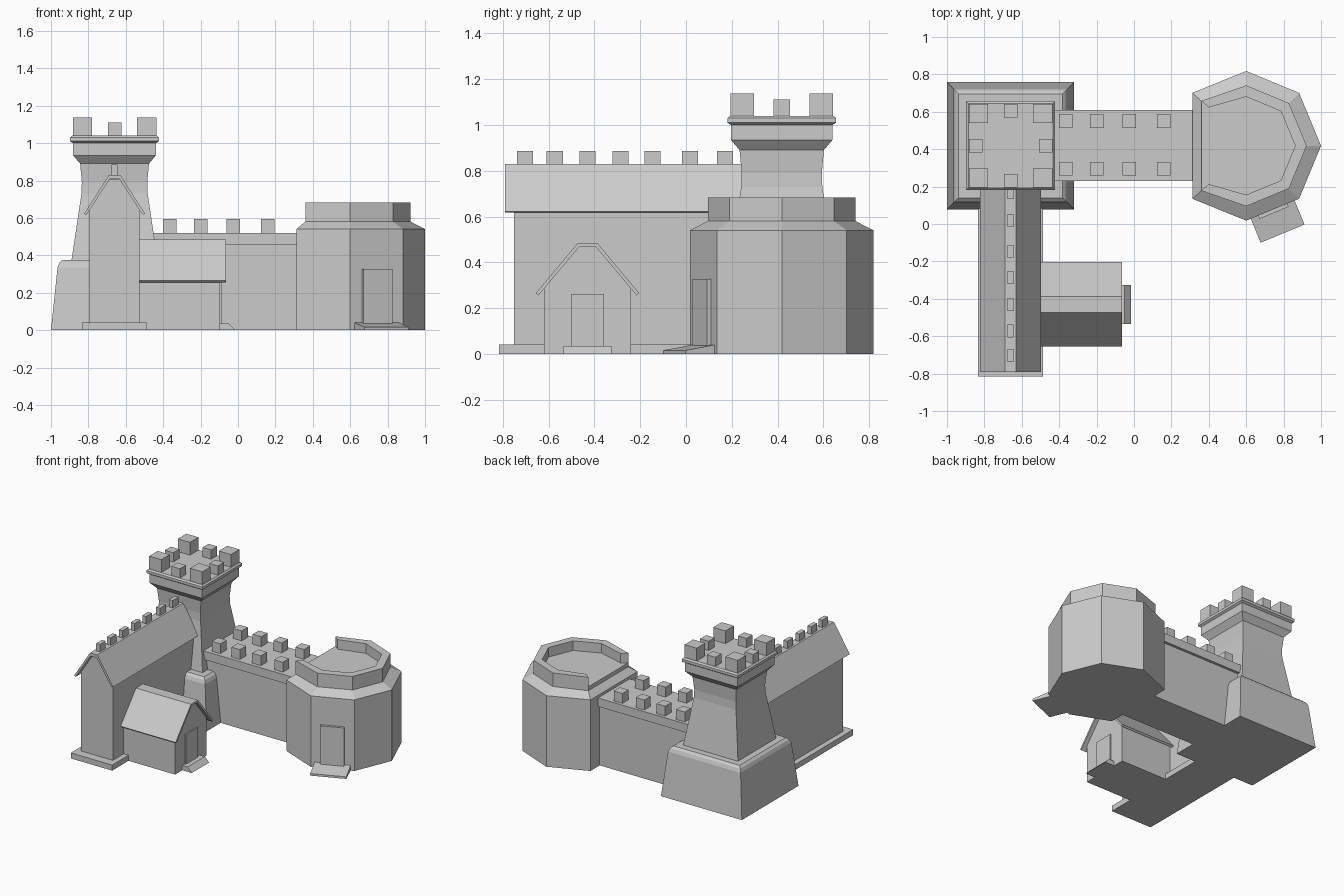
import bpy, bmesh
from math import radians, cos, sin
from mathutils import Matrix, Vector

if "Cube" in bpy.data.objects:
    bpy.data.objects.remove(bpy.data.objects["Cube"])


def make(name, verts, faces):
    bm = bmesh.new()
    vs = [bm.verts.new(v) for v in verts]
    for f in faces:
        bm.faces.new([vs[i] for i in f])
    bmesh.ops.recalc_face_normals(bm, faces=bm.faces)
    me = bpy.data.meshes.new(name)
    bm.to_mesh(me)
    bm.free()
    ob = bpy.data.objects.new(name, me)
    bpy.context.collection.objects.link(ob)
    return ob


def loft(name, rings):
    """Closed solid through equal-length rings of 3D points."""
    n = len(rings[0])
    verts = [p for r in rings for p in r]
    faces = [(k * n + i, k * n + (i + 1) % n, (k + 1) * n + (i + 1) % n, (k + 1) * n + i)
             for k in range(len(rings) - 1) for i in range(n)]
    faces += [tuple(range(n)), tuple(range((len(rings) - 1) * n, len(rings) * n))]
    return make(name, verts, faces)


def box(name, x0, x1, y0, y1, z0, z1):
    ring = lambda z: [(x0, y0, z), (x1, y0, z), (x1, y1, z), (x0, y1, z)]
    return loft(name, [ring(z0), ring(z1)])


def prism(name, profile, a, b, axis, c=0):
    """Extrude a (side, z) profile along 'y' or 'x', centred sideways on c."""
    if axis == 'y':
        return loft(name, [[(c + u, t, z) for u, z in profile] for t in (a, b)])
    return loft(name, [[(t, c + u, z) for u, z in profile] for t in (a, b)])


def mirrored(half):
    return half + [(-u, z) for u, z in reversed(half)]


# ---- Square keep ----
KX, KY = -0.66, 0.418


def keep(name, steps):
    loft(name, [[(KX + sx * h, KY + sy * h, z) for sx, sy in
                 ((-1, -1), (1, -1), (1, 1), (-1, 1))] for z, h in steps])


keep("keep_base", [(0, .34), (.335, .305), (.36, .295), (.375, .278)])
keep("keep_shaft", [(.3, .24), (.375, .23), (.73, .177), (.79, .175), (.89, .184),
                    (.935, .222), (1.0, .222), (1.01, .237), (1.03, .237), (1.04, .226)])
for i in (-1, 0, 1):
    for j in (-1, 0, 1):
        if i or j:
            corner = i and j
            h, d, top = (.051, .172, 1.137) if corner else (.036, .187, 1.11)
            x, y = KX + i * d, KY + j * d
            box("keep_merlon", x - h, x + h, y - h, y + h, 1.03, top)

# ---- Curtain wall ----
box("wall_body", -.6, .4, .25, .59, 0, .46)
box("wall_walk", -.6, .34, .23, .61, .455, .52)
for x in (-.365, -.2, -.025, .16):
    for y in (.295, .55):
        box("wall_merlon", x - .036, x + .036, y - .037, y + .037, .51, .595)

# ---- Eight-sided tower with the wall-side corner cut off ----
TX, TY = .6, .418


def ring(r, left, half, z):
    pts = [(TX + r * cos(radians(a)), TY + r * sin(radians(a)), z) for a in range(-90, 91, 45)]
    return [(left, TY - half, z)] + pts + [(left, TY + half, z)]


loft("round_tower", [ring(.4, .312, .283, 0), ring(.4, .312, .283, .54),
                     ring(.323, .36, .24, .58), ring(.323, .36, .24, .61)])
# C-shaped parapet, open towards the wall
loops = [ring(.323, .36, .24, .6), ring(.323, .36, .24, .683),
         ring(.262, .40, .205, .683), ring(.262, .40, .205, .6)]
loft("tower_parapet", [[lp[i] for lp in loops] for i in range(7)])

# Tower door and sloping doorstep, turned to face the front-right panel
turn = Matrix.Translation((TX, TY, 0)) @ Matrix.Rotation(radians(-67.5), 4, 'Z')
door = box("tower_door", .34, .388, -.084, .084, .03, .328)
step = prism("tower_doorstep", [(-.127, 0), (.127, 0), (.127, .045), (-.127, .045)], .34, .508, 'x')
for v in step.data.vertices:
    if v.co.x > .5 and v.co.z > .01:
        v.co.z = .016
for ob in (door, step):
    ob.data.transform(turn)

# ---- Long hall ----
HX = -.66
box("hall_plinth", HX - .174, HX + .174, -.816, .2, 0, .042)
prism("hall_body", mirrored([(.133, 0), (.133, .645), (.032, .805)]), -.75, .3, 'y', HX)
prism("hall_roof", mirrored([(.03, .83), (.164, .622)]) [0:2] + [(.15, .617), (.026, .807)] +
      [(-.026, .807), (-.15, .617), (-.164, .622), (-.03, .83)], -.79, .3, 'y', HX)
for y in (-.703, -.573, -.43, -.285, -.147, .018, .17):
    box("ridge_merlon", HX - .016, HX + .016, y - .035, y + .035, .81, .886)

# ---- Side annex ----
AY = -.43
prism("annex_body", mirrored([(.19, 0), (.19, .29), (.042, .47)]), -.6, -.095, 'x', AY)
prism("annex_roof", [(.042, .485), (.226, .265), (.215, .255), (.036, .468),
                     (-.036, .468), (-.215, .255), (-.226, .265), (-.042, .485)], -.6, -.065, 'x', AY)
box("annex_door", -.12, -.085, AY - .072, AY + .072, .03, .262)
prism("annex_doorstep", [(-.12, 0), (-.015, 0), (-.022, .008), (-.05, .036), (-.12, .036)],
      AY - .104, AY + .104, 'y')
